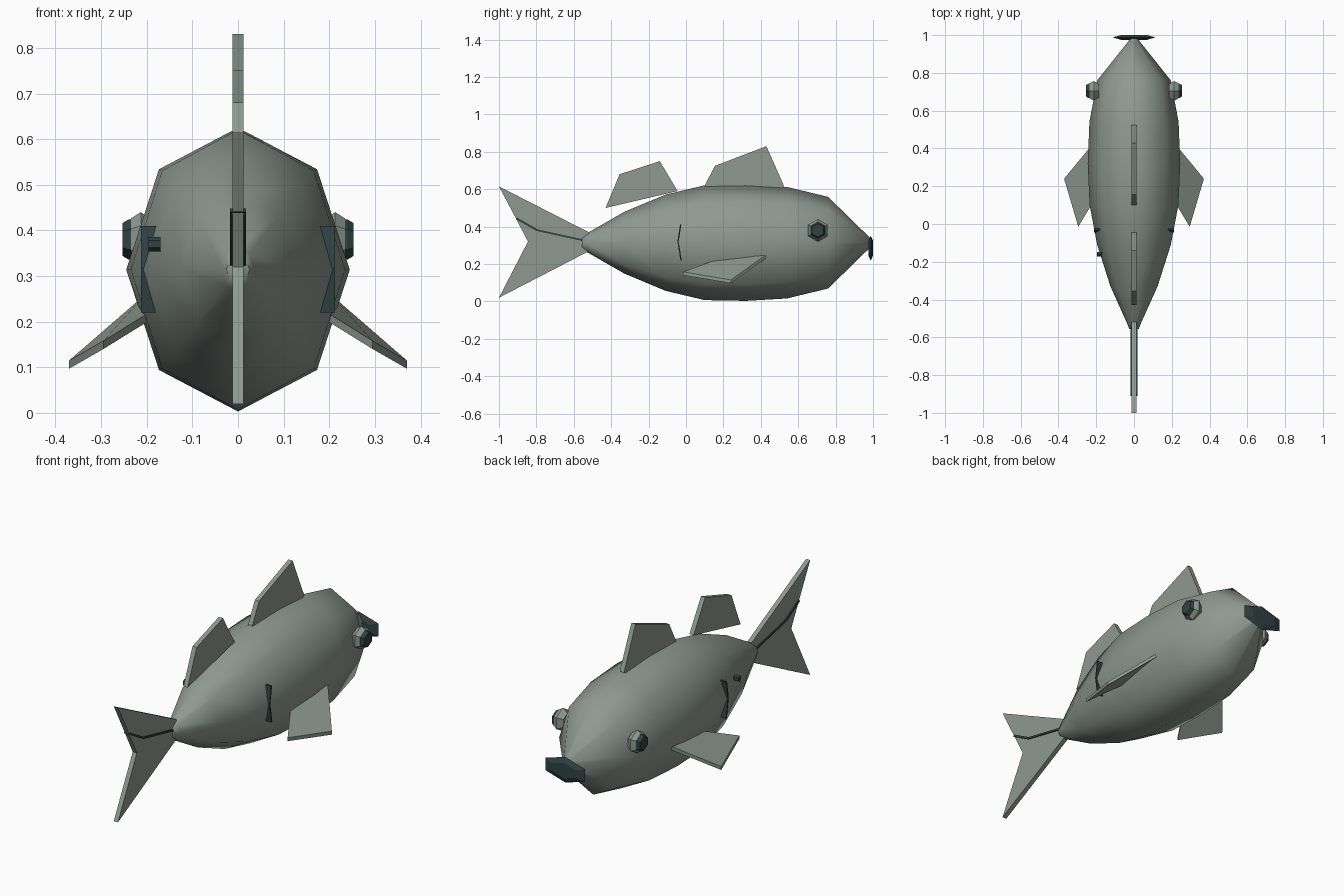
import bpy, bmesh, math
from mathutils import Vector

cube = bpy.data.objects.get("Cube")
if cube:
    bpy.data.objects.remove(cube, do_unlink=True)


def material(name, rgb):
    m = bpy.data.materials.new(name)
    m.use_nodes = True
    m.diffuse_color = (*rgb, 1)
    m.node_tree.nodes["Principled BSDF"].inputs["Base Color"].default_value = (*rgb, 1)
    return m


SCALE = material("grey_green", (0.27, 0.32, 0.285))
DARK = material("dark_teal", (0.03, 0.055, 0.055))


def finish(name, bm, mat):
    bmesh.ops.recalc_face_normals(bm, faces=bm.faces)
    mesh = bpy.data.meshes.new(name)
    bm.to_mesh(mesh)
    bm.free()
    mesh.materials.append(mat)
    obj = bpy.data.objects.new(name, mesh)
    bpy.context.collection.objects.link(obj)
    return obj


def prism(name, points, offset, mat):
    """Extrude a flat outline by an offset vector."""
    bm = bmesh.new()
    face = bm.faces.new([bm.verts.new(p) for p in points])
    ext = bmesh.ops.extrude_face_region(bm, geom=[face], use_keep_orig=True)
    moved = [v for v in ext["geom"] if isinstance(v, bmesh.types.BMVert)]
    bmesh.ops.translate(bm, verts=moved, vec=Vector(offset))
    return finish(name, bm, mat)


def plate(name, outline, x0, x1, mat=SCALE):
    """Upright plate from a y-z outline between two x positions."""
    return prism(name, [(x0, y, z) for y, z in outline], (x1 - x0, 0, 0), mat)


def loft(name, rings, sides, place, mat):
    """Skin rings of (position, half width, half height)."""
    bm = bmesh.new()
    loops = []
    for pos, w, h in rings:
        angles = [math.tau * i / sides for i in range(sides)]
        loops.append([bm.verts.new(place(pos, w * math.sin(a), h * math.cos(a))) for a in angles])
    for a, b in zip(loops, loops[1:]):
        for i in range(sides):
            j = (i + 1) % sides
            bm.faces.new((a[i], a[j], b[j], b[i]))
    bm.faces.new(loops[0])
    bm.faces.new(loops[-1])
    return finish(name, bm, mat)


def ribbon(path, width):
    """Outline of a thin band following a y-z path, widened along z and y."""
    return path + [(y + width, z + width) for y, z in reversed(path)]


# Body
body_rings = [(-0.555, 0.025, 0.03), (-0.53, 0.035, 0.05), (-0.33, 0.125, 0.165),
              (-0.11, 0.195, 0.257), (0.1, 0.235, 0.307), (0.32, 0.245, 0.311),
              (0.54, 0.236, 0.298), (0.76, 0.195, 0.245), (0.99, 0.012, 0.02)]
body = loft("body", body_rings, 8, lambda p, u, v: (u, p, 0.314 + v), SCALE)
bpy.context.view_layer.objects.active = body
body.select_set(True)
bpy.ops.object.shade_smooth_by_angle(angle=math.radians(60))
body.select_set(False)

# Mouth
loft("mouth", [(0.975, 0.08, 0.04), (0.988, 0.13, 0.066), (1.0, 0.08, 0.04)], 6,
     lambda p, u, v: (u, p, 0.285 + v), DARK)

# Fins along the back and the tail
plate("front_back_fin", [(0.1, 0.6), (0.1, 0.62), (0.155, 0.725), (0.43, 0.83),
                         (0.525, 0.615), (0.5, 0.6)], -0.012, 0.012)
plate("rear_back_fin", [(-0.43, 0.5), (-0.355, 0.68), (-0.14, 0.75), (-0.045, 0.59)],
      -0.012, 0.012)
plate("tail_fin", [(-0.52, 0.37), (-1, 0.615), (-0.91, 0.445), (-0.845, 0.32),
                   (-1, 0.02), (-0.52, 0.268)], -0.012, 0.012)
plate("tail_crease", ribbon([(-0.91, 0.44), (-0.8, 0.377), (-0.54, 0.32)], 0.008),
      -0.018, 0.018, DARK)

# Paired parts
for side, s in (("left", 1), ("right", -1)):
    fin = [(0.205, 0.44, 0.24), (0.37, 0.24, 0.097), (0.295, -0.015, 0.14), (0.19, 0.16, 0.205)]
    prism(side + "_side_fin", [(s * x, y, z) for x, y, z in fin], (0, 0, 0.018), SCALE)

    def eye_place(p, u, v):
        return (s * p, 0.705 + u, 0.38 + v)
    loft(side + "_eye", [(0.185, 0.04, 0.04), (0.213, 0.06, 0.06), (0.235, 0.046, 0.046)],
         6, eye_place, SCALE)
    loft(side + "_pupil", [(0.228, 0.045, 0.045), (0.24, 0.044, 0.044), (0.253, 0.036, 0.036)],
         6, eye_place, DARK)
    gill = [(-0.032, 0.41), (-0.046, 0.32), (-0.03, 0.22)]
    band = gill + [(y + 0.007, z) for y, z in reversed(gill)]
    plate(side + "_gill_line", band, s * 0.18, s * 0.213, DARK)

# Small spot on one flank
loft("flank_spot", [(-0.17, 0.014, 0.016), (-0.196, 0.014, 0.016)], 6,
     lambda p, u, v: (p, -0.16 + u, 0.37 + v), DARK)
